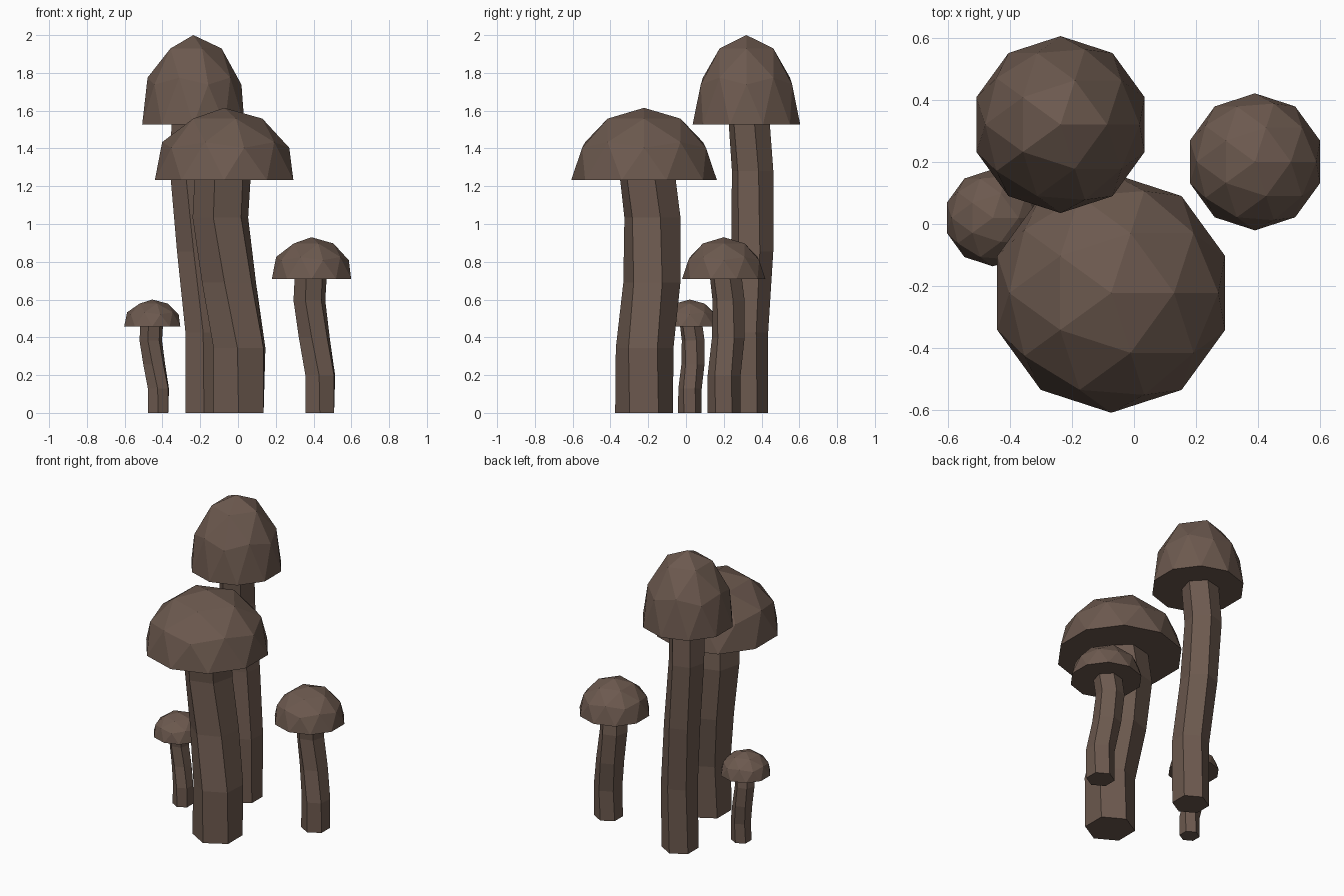
import bpy, bmesh
from math import sin, cos, radians

if "Cube" in bpy.data.objects:
    bpy.data.objects.remove(bpy.data.objects["Cube"])

mat = bpy.data.materials.new("mushroom_brown")
mat.diffuse_color = (0.15, 0.1, 0.077, 1)
mat.use_nodes = True
mat.node_tree.nodes["Principled BSDF"].inputs["Base Color"].default_value = mat.diffuse_color

# Bent stem path in units of stem radius (x, y) and total height (z), plus twist
PATH = [(0, 0, 0, 0), (0.03, 0.02, 0.213, -4), (-0.33, 0.27, 0.427, -9),
        (-0.63, 0.29, 0.64, -14), (-0.5, 0.02, 0.855, -17)]
CAP_BASE = 0.763


def finish(bm, name):
    bmesh.ops.recalc_face_normals(bm, faces=bm.faces)
    mesh = bpy.data.meshes.new(name)
    bm.to_mesh(mesh)
    bm.free()
    mesh.materials.append(mat)
    bpy.context.collection.objects.link(bpy.data.objects.new(name, mesh))


def make_stem(name, x, y, r, height):
    bm = bmesh.new()
    rings = []
    for px, py, pz, twist in PATH:
        angles = [radians(90 + 60 * i + twist) for i in range(6)]
        rings.append([bm.verts.new((x + r * (px + cos(a)), y + r * (py + sin(a)),
                                    height * pz)) for a in angles])
    for low, high in zip(rings, rings[1:]):
        for i in range(6):
            j = (i + 1) % 6
            bm.faces.new((low[i], low[j], high[j], high[i]))
    bm.faces.new(rings[0][::-1])
    bm.faces.new(rings[-1])
    finish(bm, name)


def make_cap(name, x, y, r, height):
    # Upper half of an icosphere, closed underneath
    bm = bmesh.new()
    bmesh.ops.create_icosphere(bm, subdivisions=2, radius=1)
    bmesh.ops.delete(bm, geom=[v for v in bm.verts if v.co.z < -0.05], context='VERTS')
    bmesh.ops.holes_fill(bm, edges=[e for e in bm.edges if e.is_boundary], sides=0)
    for v in bm.verts:
        v.co = (x - 0.5 * r + v.co.x * r * 2.52, y + v.co.y * r * 2.52,
                height * (CAP_BASE + (1 - CAP_BASE) * v.co.z))
    finish(bm, name)


# Four mushrooms: base x, base y, stem radius, height
for label, *dims in [("wide", 0.003, -0.222, 0.153, 1.615),
                     ("tall", -0.18, 0.32, 0.113, 2.0),
                     ("right", 0.433, 0.2, 0.0875, 0.93),
                     ("small", -0.423, 0.02, 0.062, 0.6)]:
    make_stem(label + "_mushroom_stem", *dims)
    make_cap(label + "_mushroom_cap", *dims)
